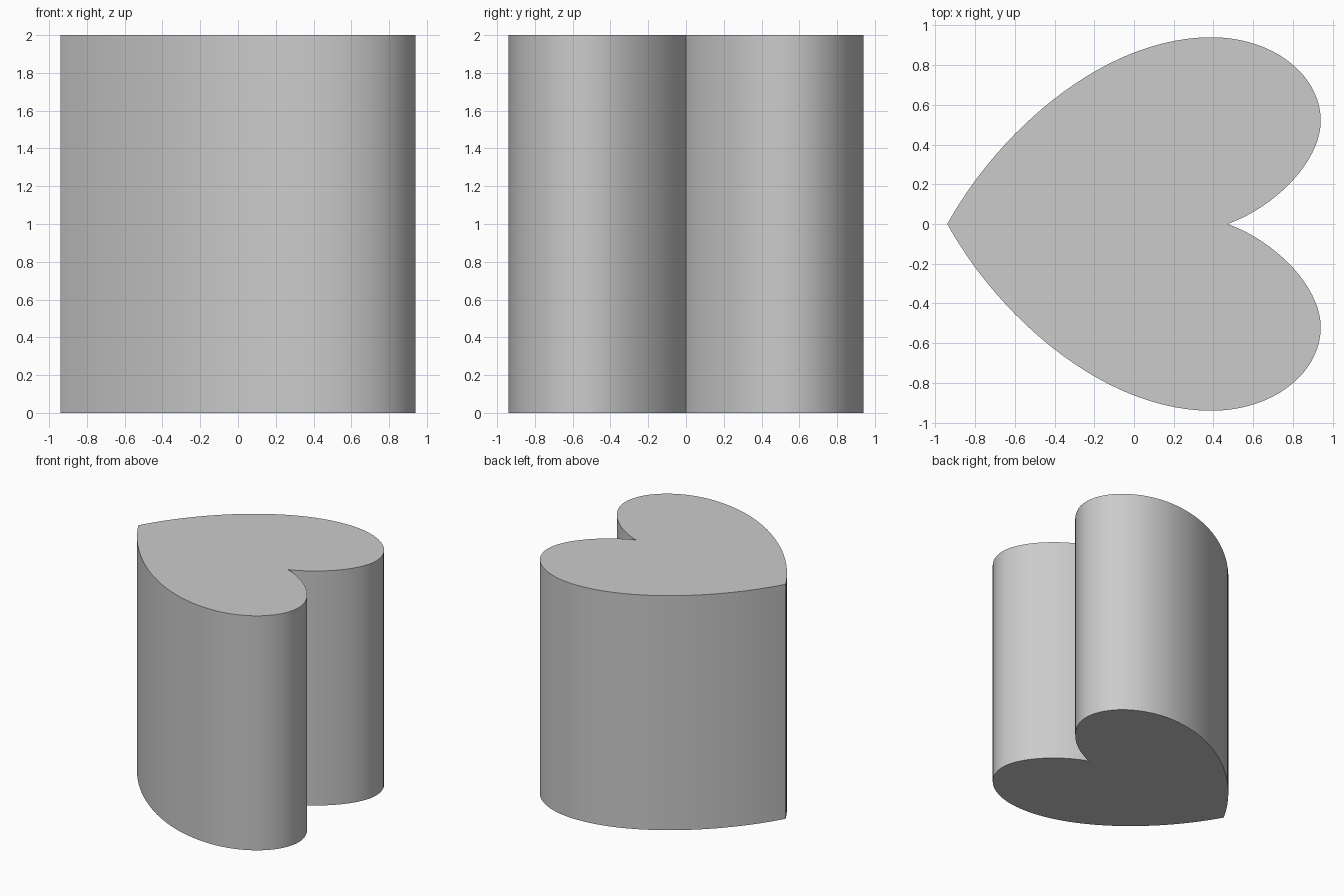
import bpy
import bmesh
from mathutils import Vector
from mathutils.geometry import interpolate_bezier

if "Cube" in bpy.data.objects:
    bpy.data.objects.remove(bpy.data.objects["Cube"])

HEIGHT = 2.0

# Half outline from tip over the lobe to the notch: cubic curve segments
segments = [
    ((-0.94, 0), (-0.68, 0.47), (-0.15, 0.94), (0.39, 0.94), 28),
    ((0.39, 0.94), (0.70, 0.94), (0.94, 0.75), (0.94, 0.52), 20),
    ((0.94, 0.52), (0.94, 0.31), (0.70, 0.08), (0.47, 0), 20),
]
half = []
for a, b, c, d, n in segments:
    half += interpolate_bezier(*(Vector((*p, 0)) for p in (a, b, c, d)), n)[:-1]
half.append(Vector((0.47, 0, 0)))

# Mirror the half across y = 0 to close the heart
outline = half + [Vector((p.x, -p.y, 0)) for p in reversed(half[1:-1])]

# Extrude the outline into a solid prism
bm = bmesh.new()
base = bm.faces.new([bm.verts.new(p) for p in outline])
top = bmesh.ops.extrude_face_region(bm, geom=[base], use_keep_orig=True)["geom"]
bmesh.ops.translate(bm, vec=(0, 0, HEIGHT),
                    verts=[g for g in top if isinstance(g, bmesh.types.BMVert)])
bmesh.ops.recalc_face_normals(bm, faces=bm.faces)
mesh = bpy.data.meshes.new("heart_block")
bm.to_mesh(mesh)
bm.free()

heart = bpy.data.objects.new("heart_block", mesh)
bpy.context.collection.objects.link(heart)

# Smooth the curved wall, keep rims, tip and notch sharp
bpy.context.view_layer.objects.active = heart
heart.select_set(True)
bpy.ops.object.shade_smooth_by_angle()
